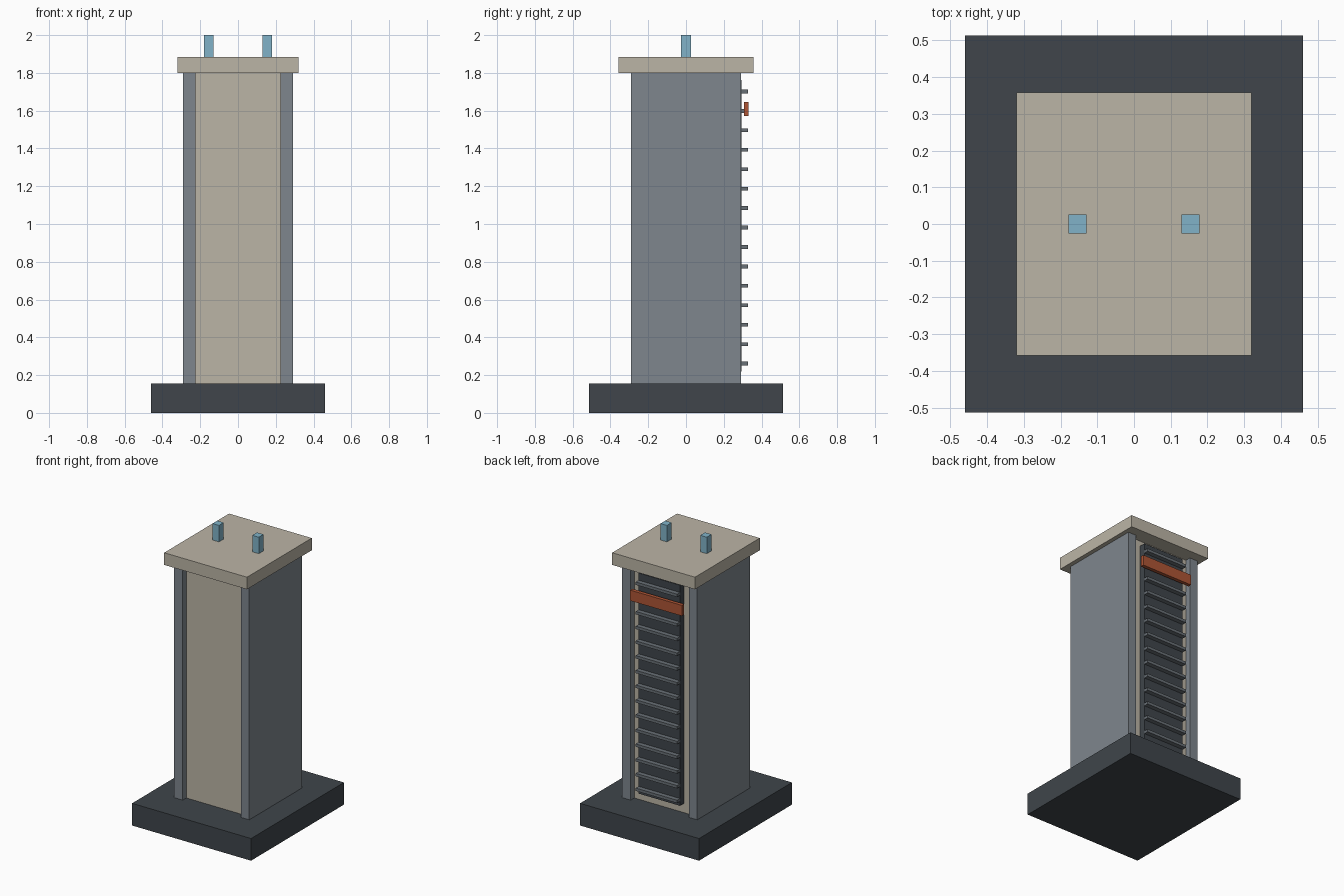
import bpy

if "Cube" in bpy.data.objects:
    bpy.data.objects.remove(bpy.data.objects["Cube"])


def material(name, rgb):
    m = bpy.data.materials.new(name)
    m.diffuse_color = (*rgb, 1)
    m.use_nodes = True
    m.node_tree.nodes["Principled BSDF"].inputs["Base Color"].default_value = m.diffuse_color
    return m


DARK = material("charcoal", (0.05, 0.06, 0.07))
STEEL = material("steel_grey", (0.21, 0.24, 0.27))
BEIGE = material("beige", (0.50, 0.46, 0.38))
BLUE = material("pale_blue", (0.22, 0.45, 0.58))
RUST = material("rust", (0.42, 0.09, 0.035))
FIN = material("fin_grey", (0.14, 0.16, 0.18))


def box(name, x, y, z, mat):
    """Box spanning the (min, max) ranges given for each axis."""
    spans = (x, y, z)
    bpy.ops.mesh.primitive_cube_add(size=1, location=[(a + b) / 2 for a, b in spans])
    ob = bpy.context.object
    ob.name = name
    ob.scale = [b - a for a, b in spans]
    bpy.ops.object.transform_apply(location=False, rotation=False, scale=True)
    ob.data.materials.append(mat)
    return ob


# Plinth, recessed core and overhanging cap
box("base", (-0.46, 0.46), (-0.513, 0.513), (0, 0.155), DARK)
box("core", (-0.225, 0.225), (-0.25, 0.25), (0.155, 1.8), BEIGE)
box("cap", (-0.32, 0.32), (-0.358, 0.358), (1.8, 1.885), BEIGE)

# Side walls and top terminals, one pair each
for side, s in (("left", -1), ("right", 1)):
    box(f"{side}_wall", sorted((s * 0.225, s * 0.29)), (-0.29, 0.29), (0.155, 1.8), STEEL)
    box(f"{side}_terminal", (s * 0.154 - 0.025, s * 0.154 + 0.025),
        (-0.026, 0.026), (1.885, 2.0), BLUE)

# Rear radiator: backing plate with evenly spaced fins
box("radiator_plate", (-0.16, 0.16), (0.25, 0.295), (0.22, 1.762), DARK)
for i in range(15):
    z = 0.261 + i * 0.1029
    box(f"radiator_fin_{i + 1}", (-0.16, 0.16), (0.29, 0.327), (z - 0.01, z + 0.01), FIN)

# Coloured bar across the upper fins
box("rear_bar", (-0.2, 0.2), (0.307, 0.332), (1.572, 1.646), RUST)
